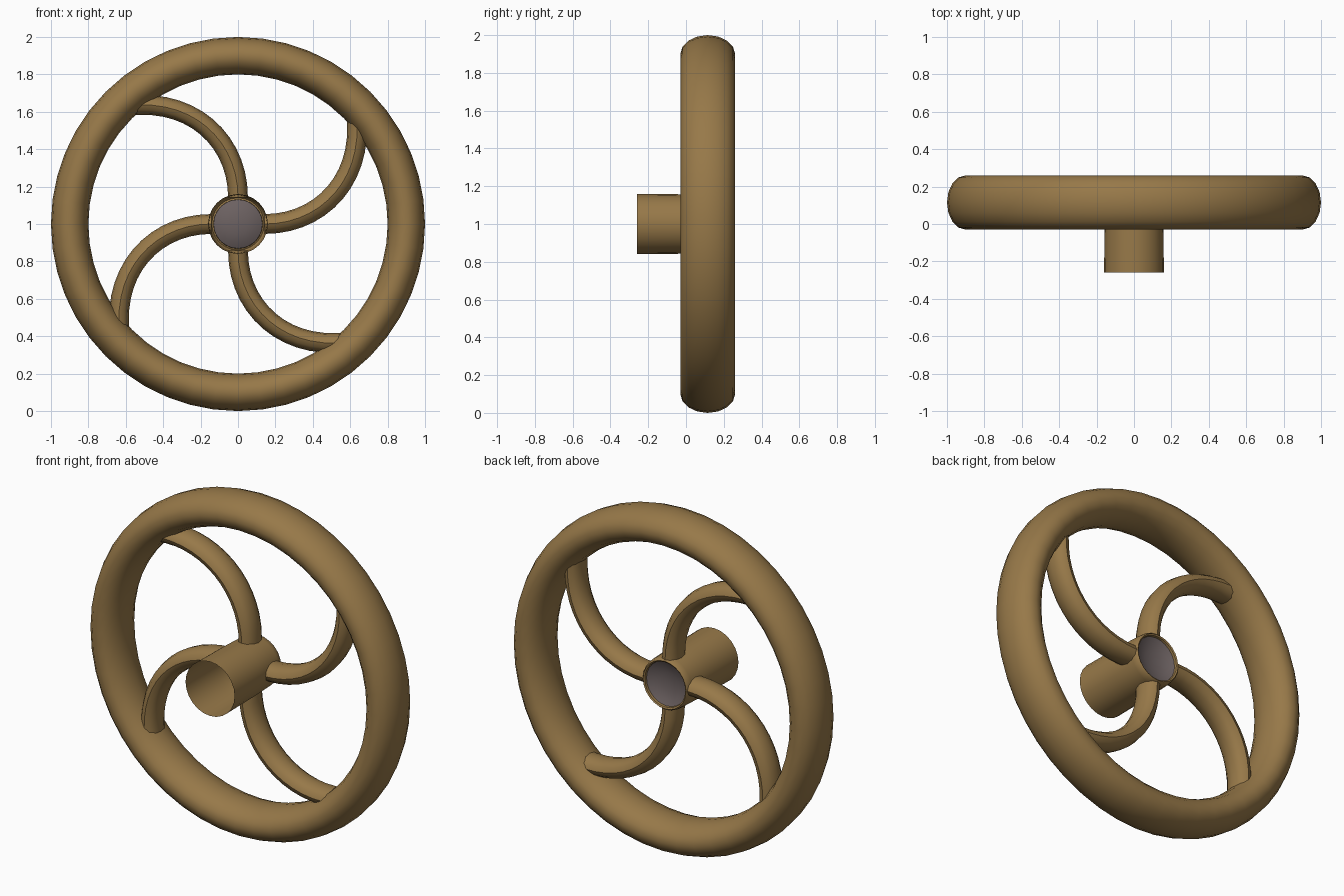
import bpy, bmesh, math
from mathutils import Vector

if "Cube" in bpy.data.objects:
    bpy.data.objects.remove(bpy.data.objects["Cube"])

CZ = 1.0      # height of wheel centre
RY = 0.115    # depth of the rim's middle plane


def material(name, rgb):
    m = bpy.data.materials.new(name)
    m.diffuse_color = (*rgb, 1)
    m.use_nodes = True
    m.node_tree.nodes["Principled BSDF"].inputs["Base Color"].default_value = m.diffuse_color
    return m


brass = material("aged_brass", (0.31, 0.19, 0.066))
grey = material("dark_grey", (0.15, 0.12, 0.12))


def skin(name, rings, mat, close_rings=False):
    """Join rings of points (each a closed loop) into a smooth tube."""
    bm = bmesh.new()
    loops = [[bm.verts.new(p) for p in r] for r in rings]
    n = len(loops[0])
    pairs = list(zip(loops, loops[1:]))
    if close_rings:
        pairs.append((loops[-1], loops[0]))
    for a, b in pairs:
        for i in range(n):
            j = (i + 1) % n
            bm.faces.new((a[i], a[j], b[j], b[i]))
    bmesh.ops.remove_doubles(bm, verts=bm.verts, dist=1e-5)
    bmesh.ops.recalc_face_normals(bm, faces=bm.faces)
    me = bpy.data.meshes.new(name)
    bm.to_mesh(me)
    bm.free()
    me.polygons.foreach_set("use_smooth", [True] * len(me.polygons))
    me.set_sharp_from_angle(angle=math.radians(40))
    me.materials.append(mat)
    ob = bpy.data.objects.new(name, me)
    bpy.context.collection.objects.link(ob)
    return ob


def lathe(name, profile, mat, seg, closed=False):
    """Turn (radius, y) profile points around the wheel axle."""
    angles = [2 * math.pi * i / seg for i in range(seg)]
    rings = [[(r * math.cos(a), y, CZ + r * math.sin(a)) for a in angles]
             for r, y in profile]
    return skin(name, rings, mat, closed)


# Rim: oval section, deeper than it is wide
section = [2 * math.pi * i / 16 for i in range(16)]
lathe("rim", [(0.9 + 0.1 * math.cos(a), RY + 0.145 * math.sin(a)) for a in section],
      brass, 48, closed=True)

# Hub: open sleeve at the front with a rolled lip at the back
lathe("hub", [(0.16, -0.26), (0.157, 0.0), (0.152, 0.16), (0.148, 0.19),
              (0.14, 0.2), (0.132, 0.195), (0.13, 0.18)], brass, 24)

# Dished cap closing the back of the hub
lathe("hub_cap", [(0.131, 0.182), (0.1, 0.166), (0.055, 0.155), (0.0, 0.15)], grey, 24)

# Four curved spokes
P = [Vector(p) for p in ((0, 0.142), (0, 0.45), (-0.25, 0.68), (-0.6, 0.63))]


def bezier(t):
    s = 1 - t
    pos = P[0] * s**3 + P[1] * 3 * s * s * t + P[2] * 3 * s * t * t + P[3] * t**3
    tan = (P[1] - P[0]) * s * s + (P[2] - P[1]) * 2 * s * t + (P[3] - P[2]) * t * t
    return pos, tan.normalized()


for k in range(4):
    c, s = math.cos(k * math.pi / 2), math.sin(k * math.pi / 2)
    rings = []
    for i in range(15):
        pos, tan = bezier(i / 14)
        ring = []
        for a in (2 * math.pi * j / 12 for j in range(12)):
            x = pos.x + tan.y * 0.053 * math.cos(a)
            z = pos.y - tan.x * 0.053 * math.cos(a)
            ring.append((x * c - z * s, RY + 0.08 * math.sin(a), CZ + x * s + z * c))
        rings.append(ring)
    skin(f"spoke_{k + 1}", rings, brass)
